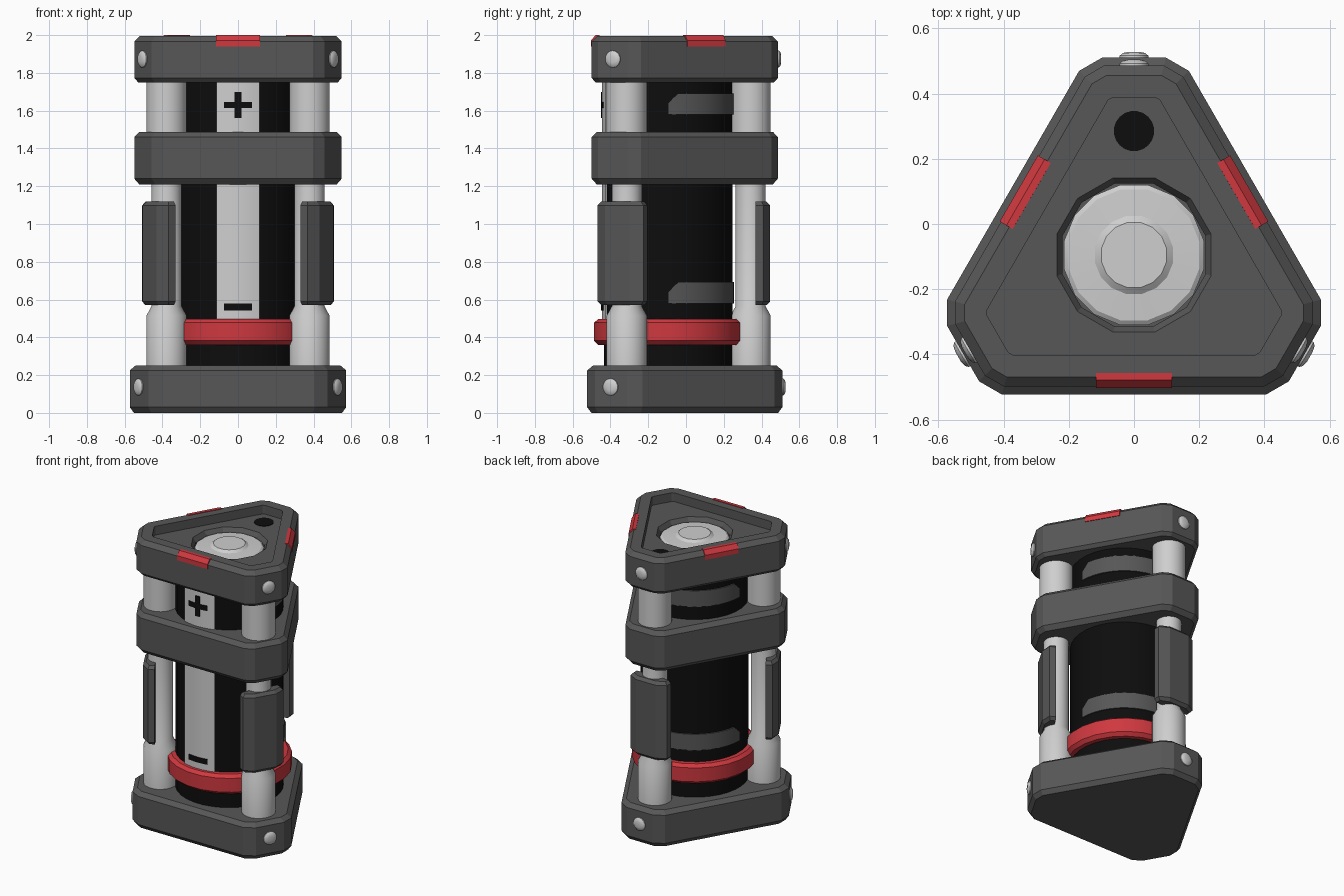
import bpy, math
from math import sin, cos, radians, pi

if "Cube" in bpy.data.objects:
    bpy.data.objects.remove(bpy.data.objects["Cube"])

CY = -0.095  # y of the triangle centre


def material(name, rgb):
    m = bpy.data.materials.new(name)
    m.diffuse_color = (*rgb, 1)
    m.use_nodes = True
    m.node_tree.nodes["Principled BSDF"].inputs["Base Color"].default_value = m.diffuse_color
    return m


DARK = material("dark_grey", (0.095, 0.095, 0.095))
LIGHT = material("light_grey", (0.62, 0.62, 0.62))
BLACK = material("black", (0.004, 0.004, 0.004))
RED = material("red", (0.62, 0.04, 0.05))


def loft(name, loops, mat, turn=0, smooth=None):
    """Skin equal-length loops, cap both ends, turn about the triangle centre."""
    n = len(loops[0])
    c, s = cos(radians(turn)), sin(radians(turn))
    verts = [(x * c - y * s, x * s + y * c + CY, z) for lp in loops for x, y, z in lp]
    faces = [(i * n + j, i * n + (j + 1) % n, (i + 1) * n + (j + 1) % n, (i + 1) * n + j)
             for i in range(len(loops) - 1) for j in range(n)]
    faces += [tuple(reversed(range(n))), tuple(range((len(loops) - 1) * n, len(loops) * n))]
    me = bpy.data.meshes.new(name)
    me.from_pydata(verts, [], faces)
    me.materials.append(mat)
    ob = bpy.data.objects.new(name, me)
    bpy.context.collection.objects.link(ob)
    import bmesh
    bm = bmesh.new()
    bm.from_mesh(me)
    bmesh.ops.recalc_face_normals(bm, faces=bm.faces)
    bm.to_mesh(me)
    bm.free()
    if smooth:
        me.shade_smooth()
        me.set_sharp_from_angle(angle=radians(smooth))
    return ob


def circle(r, z, n, x=0, y=0):
    return [(x + r * cos(2 * pi * (j + .5) / n), y + r * sin(2 * pi * (j + .5) / n), z)
            for j in range(n)]


def lathe(name, profile, n, mat, x=0, y=0, turn=0, smooth=30):
    return loft(name, [circle(r, z, n, x, y) for r, z in profile], mat, turn, smooth)


def outline(d, z):
    """Triangle with blunted corners, inset by d."""
    dist = [0.605 - d, 0.573 - d, 0.428 - d, 0.573 - d]
    pts = []
    for k in range(12):
        a, b = radians(90 + 30 * k), radians(120 + 30 * k)
        p, q = dist[k % 4], dist[(k + 1) % 4]
        det = sin(b - a)
        pts.append(((p * sin(b) - q * sin(a)) / det, (q * cos(a) - p * cos(b)) / det, z))
    return pts


def hole(r, z):
    return [(r * cos(radians(105 + 30 * k)), r * sin(radians(105 + 30 * k)), z) for k in range(12)]


def wrap(name, r, z0, tops, mat):
    """Curved plate on the cell: tops is a list of (angle, top height)."""
    loops = []
    for a, z1 in tops:
        c, s = cos(radians(a)), sin(radians(a))
        loops.append([(q * c, q * s, z) for q, z in
                      ((r - .02, z0), (r, z0), (r, z1), (r - .02, z1))])
    return loft(name, loops, mat, 0, 30)


def arc(a0, a1, z, n):
    return [(a0 + (a1 - a0) * i / n, z) for i in range(n + 1)]


# Triangular end plates and collar
loft("base_plate", [outline(.022, 0), outline(0, .03), outline(0, .225), outline(.03, .25)], DARK)
loft("middle_collar", [outline(.05, 1.21), outline(.024, 1.24), outline(.024, 1.46),
                       outline(.05, 1.488)], DARK)
loft("top_plate", [outline(.045, 1.75), outline(.024, 1.772), outline(.024, 1.967),
                   outline(.054, 1.996), outline(.122, 1.996), outline(.122, 1.935),
                   hole(.245, 1.935), hole(.227, 1.905), hole(.227, 1.86)], DARK)

# Power cell with terminal
lathe("cell_body", [(.342, .2), (.342, 1.8)], 32, BLACK)
lathe("cell_terminal", [(.219, 1.84), (.219, 1.905), (.205, 1.915), (.122, 1.92),
                        (.102, 1.935)], 16, LIGHT)
lathe("vent_hole", [(.062, 1.93), (.062, 1.938)], 20, BLACK, y=.38)

# Front label with plus and minus marks
wrap("label_strip", .35, .45, arc(-109.2, -70.8, 1.76, 6), LIGHT)
wrap("plus_bar_across", .355, 1.613, arc(-102, -78, 1.647, 6), BLACK)
wrap("plus_bar_up", .356, 1.56, arc(-92.8, -87.2, 1.70, 2), BLACK)
wrap("minus_bar", .355, .542, arc(-102, -78, .578, 6), BLACK)

# Grey bands round the back of the cell, clipped at their upper ends
for label, z in (("lower", .58), ("upper", 1.58)):
    wrap(label + "_back_band", .35, z,
         [(0, z + .06)] + arc(9, 171, z + .112, 18) + [(180, z + .06)], DARK)

# Red clamp ring
lathe("clamp_ring", [(.372, .36), (.395, .382), (.395, .478), (.372, .497)], 24, RED)

for k in range(3):
    t = 120 * k
    # Stepped pillar
    lathe(f"pillar_lower_{k}", [(.107, .2), (.107, .515), (.08, .565), (.08, 1.3)], 24, LIGHT,
          y=.437, turn=t)
    lathe(f"pillar_upper_{k}", [(.107, 1.4), (.107, 1.8)], 24, LIGHT, y=.437, turn=t)
    # Corner guard
    def guard(d, z):
        return [(-.14 + d, .462, z), (.14 - d, .462, z), (.14 - d, .505 - d * .5, z),
                (.075 - d * .5, .54 - d, z), (-.075 + d * .5, .54 - d, z),
                (-.14 + d, .505 - d * .5, z)]
    loft(f"corner_guard_{k}", [guard(.018, .57), guard(0, .59), guard(0, 1.098),
                               guard(.018, 1.118)], DARK, t)
    # Domed screws in the plate corners
    for label, z, y in (("base", .137, .605), ("top", 1.873, .581)):
        loft(f"{label}_screw_{k}",
             [[(p[0], y + dy, z + p[1]) for p in circle(r, 0, 14)]
              for r, dy in ((.045, -.02), (.045, .006), (.036, .014), (.018, .018))],
             LIGHT, t, 40)
    # Red clip on the top rim
    loft(f"rim_clip_{k}",
         [[(x, -q, z) for q, z in ((.36, 1.94), (.408, 1.94), (.408, 1.972), (.384, 2.0),
                                   (.362, 2.0))] for x in (-.117, .117)], RED, t)
